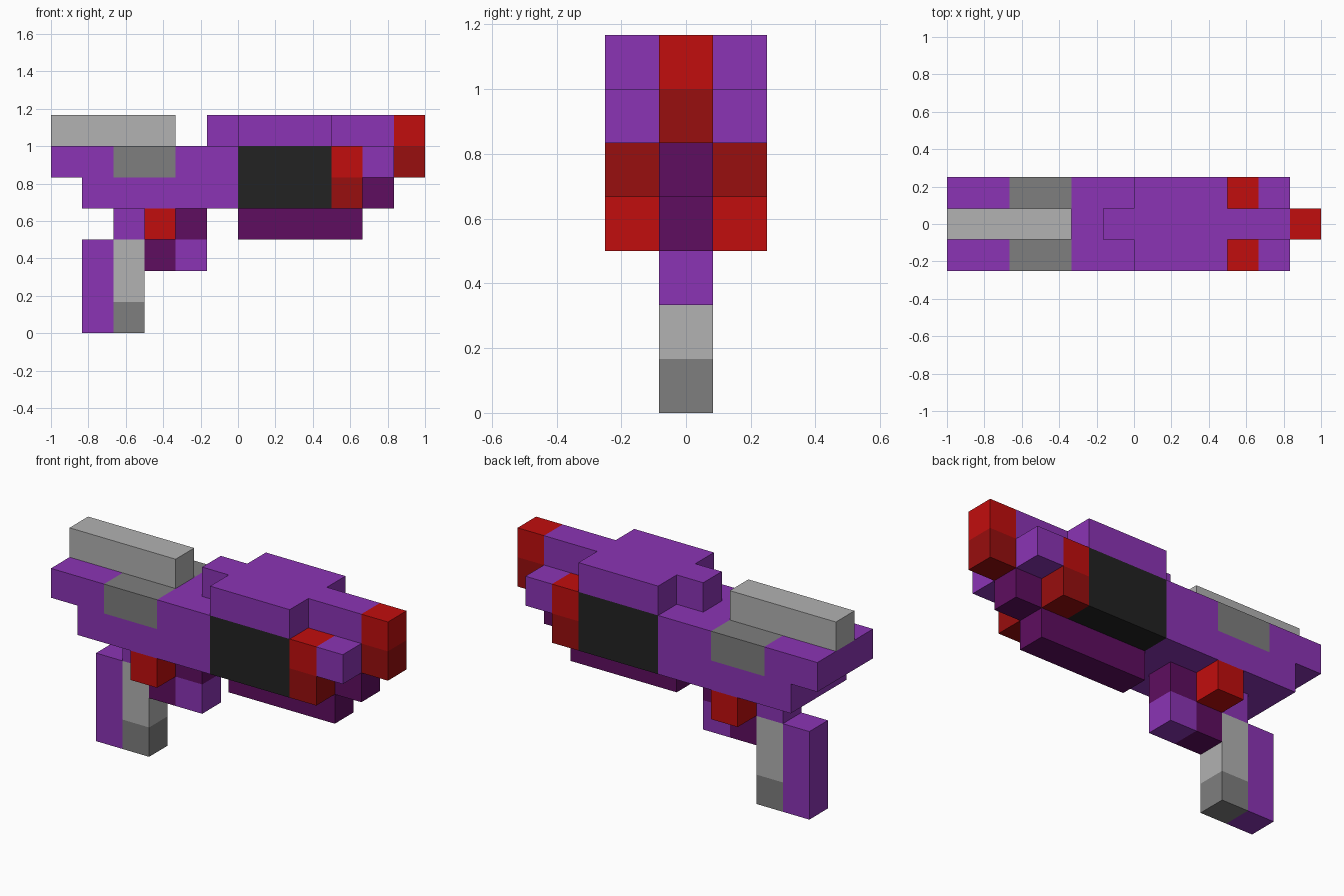
import bpy
import bmesh
from mathutils import Vector

cube = bpy.data.objects.get("Cube")
if cube:
    bpy.data.objects.remove(cube, do_unlink=True)

U = 1 / 6  # edge of one block


def linear(c):
    c /= 255
    return c / 12.92 if c <= 0.04045 else ((c + 0.055) / 1.055) ** 2.4


def material(name, rgb):
    mat = bpy.data.materials.new(name)
    mat.use_nodes = True
    color = (*[linear(c) for c in rgb], 1)
    mat.diffuse_color = color
    bsdf = mat.node_tree.nodes["Principled BSDF"]
    bsdf.inputs["Base Color"].default_value = color
    bsdf.inputs["Roughness"].default_value = 0.9
    return mat


PURPLE = material("purple", (139, 52, 181))
PLUM = material("dark plum", (94, 13, 96))
RED = material("red", (193, 13, 13))
DARK_RED = material("dark red", (152, 14, 14))
LIGHT_GREY = material("light grey", (178, 178, 178))
GREY = material("grey", (126, 126, 126))
BLACK = material("black", (34, 34, 34))


def block(name, mat, x0, x1, z0, z1, width=1):
    """Box given in block units, centred on y = 0."""
    bm = bmesh.new()
    bmesh.ops.create_cube(bm, size=1)
    size = Vector((x1 - x0, width, z1 - z0)) * U
    centre = Vector(((x0 + x1) / 2, 0, (z0 + z1) / 2)) * U
    for v in bm.verts:
        v.co = v.co * size + centre
    mesh = bpy.data.meshes.new(name)
    bm.to_mesh(mesh)
    bm.free()
    mesh.materials.append(mat)
    obj = bpy.data.objects.new(name, mesh)
    bpy.context.collection.objects.link(obj)
    return obj


# Handle
block("handle_back", PURPLE, -5, -4, 0, 3)
block("handle_front_base", GREY, -4, -3, 0, 1)
block("handle_front", LIGHT_GREY, -4, -3, 1, 3)
block("handle_neck", PURPLE, -4, -3, 3, 4)

# Trigger group
block("trigger_pin", RED, -3, -2, 3, 4, 3)
block("trigger", PLUM, -3, -2, 2, 3)
block("trigger_guard_top", PLUM, -2, -1, 3, 4)
block("trigger_guard", PURPLE, -2, -1, 2, 3)

# Main body, three blocks wide
block("body_lower", PURPLE, -5, 0, 4, 5, 3)
block("body_rear", PURPLE, -6, -4, 5, 6, 3)
block("body_band", GREY, -4, -2, 5, 6, 3)
block("body_middle", PURPLE, -2, 0, 5, 6, 3)
block("chamber", BLACK, 0, 3, 4, 6, 3)
block("collar_lower", DARK_RED, 3, 4, 4, 5, 3)
block("collar_upper", RED, 3, 4, 5, 6, 3)
block("nose", PURPLE, 4, 5, 5, 6, 3)
block("lower_barrel_tip", PLUM, 4, 5, 4, 5)
block("fore_grip", PLUM, 0, 4, 3, 4)

# Top parts
block("rear_rail", LIGHT_GREY, -6, -2, 6, 7)
block("top_tab", PURPLE, -1, 0, 6, 7)
block("top_cover", PURPLE, 0, 3, 6, 7, 3)
block("barrel", PURPLE, 3, 5, 6, 7)

# Muzzle
block("muzzle_upper", RED, 5, 6, 6, 7)
block("muzzle_lower", DARK_RED, 5, 6, 5, 6)
